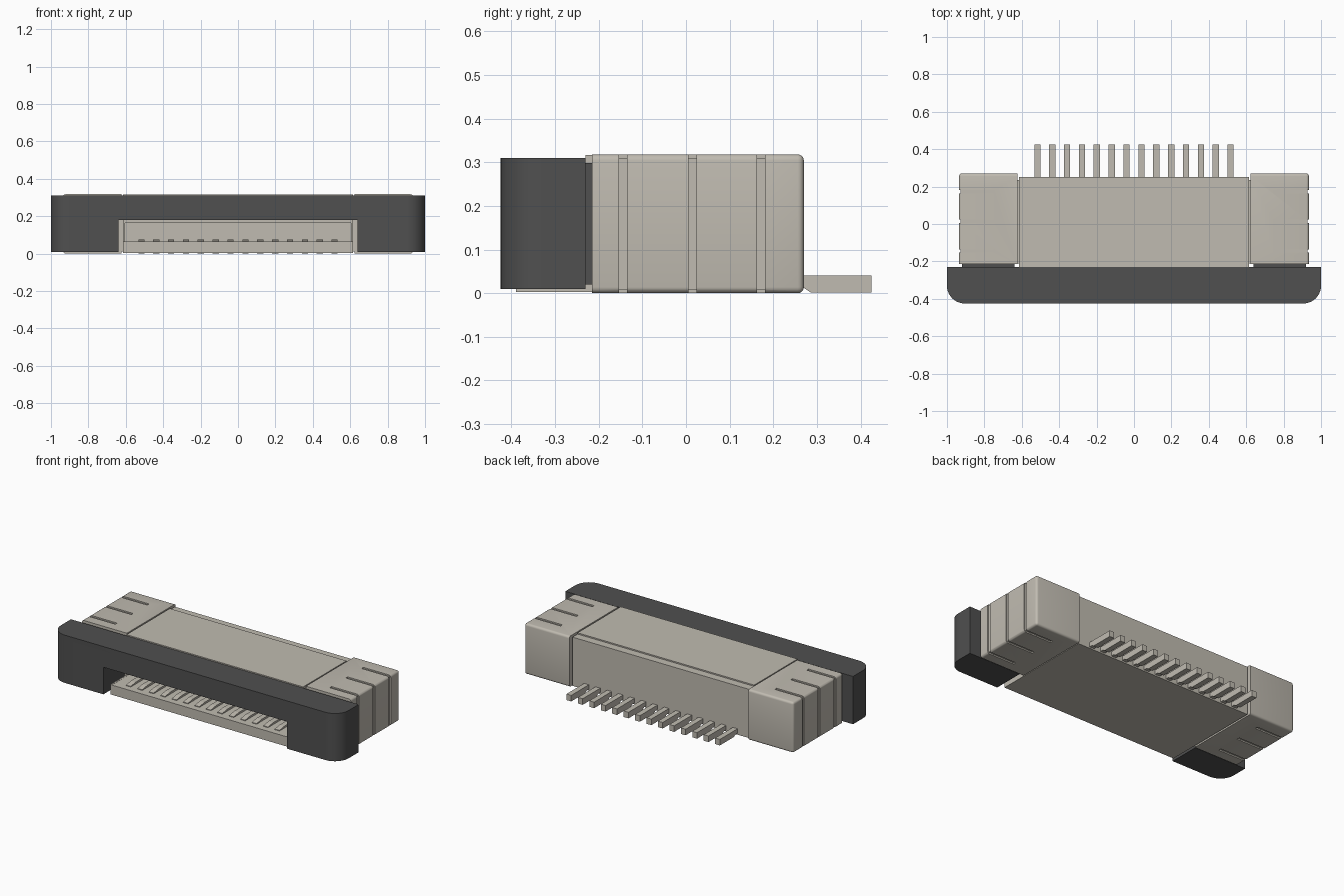
import bpy, bmesh, math
from mathutils import Vector

cube = bpy.data.objects.get("Cube")
if cube:
    bpy.data.objects.remove(cube, do_unlink=True)


def material(name, rgb):
    m = bpy.data.materials.new(name)
    m.use_nodes = True
    m.diffuse_color = (*rgb, 1)
    m.node_tree.nodes["Principled BSDF"].inputs["Base Color"].default_value = (*rgb, 1)
    return m


BEIGE = material("warm beige", (0.53, 0.50, 0.44))
DARK = material("dark grey", (0.08, 0.08, 0.08))


def finish(bm, name, mat):
    bmesh.ops.recalc_face_normals(bm, faces=bm.faces)
    me = bpy.data.meshes.new(name)
    bm.to_mesh(me)
    bm.free()
    me.materials.append(mat)
    ob = bpy.data.objects.new(name, me)
    bpy.context.collection.objects.link(ob)
    return ob


def add_box(bm, lo, hi):
    lo, hi = Vector(lo), Vector(hi)
    verts = bmesh.ops.create_cube(bm, size=1)["verts"]
    for v in verts:
        v.co = (lo + hi) / 2 + v.co * (hi - lo)


def box(name, lo, hi, mat):
    bm = bmesh.new()
    add_box(bm, lo, hi)
    return finish(bm, name, mat)


def add_profile(bm, yz, x0, x1):
    """Extrude a side profile along x."""
    face = bm.faces.new([bm.verts.new((x0, y, z)) for y, z in yz])
    new = bmesh.ops.extrude_face_region(bm, geom=[face])["geom"]
    verts = [g for g in new if isinstance(g, bmesh.types.BMVert)]
    bmesh.ops.translate(bm, verts=verts, vec=(x1 - x0, 0, 0))


def cut(ob, cutter):
    mod = ob.modifiers.new("cut", 'BOOLEAN')
    mod.operation = 'DIFFERENCE'
    mod.solver = 'EXACT'
    mod.object = cutter
    bpy.context.view_layer.objects.active = ob
    bpy.ops.object.modifier_apply(modifier=mod.name)
    bpy.data.objects.remove(cutter, do_unlink=True)


def smooth(ob):
    bpy.ops.object.select_all(action='DESELECT')
    ob.select_set(True)
    bpy.context.view_layer.objects.active = ob
    bpy.ops.object.shade_smooth_by_angle(angle=math.radians(35))


# Centre housing: projecting floor lip with a tall body behind it
bm = bmesh.new()
add_profile(bm, [(-.39, .003), (.25, .003), (.25, .309), (-.23, .309), (-.23, .065), (-.39, .065)],
            -.614, .614)
housing = finish(bm, "housing", BEIGE)
cut(housing, box("cavity_cutter", (-.604, -.5, .064), (.604, .12, .165), BEIGE))

# Raised top cover and the hidden core linking the end blocks
box("top_cover", (-.614, -.23, .30), (.614, .2, .317), BEIGE)
for side, s in (("left", 1), ("right", -1)):
    xs = sorted((s * .61, s * .63))
    box(side + "_link", (xs[0], -.21, .012), (xs[1], .235, .3), BEIGE)

# End blocks: rounded outside, with grooves wrapping top, side and bottom
for side, s in (("left", 1), ("right", -1)):
    x_in, x_out = s * .622, s * .935
    bm = bmesh.new()
    add_box(bm, (min(x_in, x_out), -.215, 0), (max(x_in, x_out), .27, .318))
    edges = []
    for e in bm.edges:
        mid = (e.verts[0].co + e.verts[1].co) / 2
        if abs(mid.x) > .63 and mid.y > -.2:
            edges.append(e)
    bmesh.ops.bevel(bm, geom=edges, offset=.014, segments=4, profile=.5, affect='EDGES')
    block = finish(bm, side + "_end_block", BEIGE)
    bm = bmesh.new()
    for y in (-.144, .015, .172):
        y0, y1 = y - .009, y + .009
        xs = sorted((s * .928, s * 1.0))
        add_box(bm, (xs[0], y0, -.1), (xs[1], y1, .4))
    cut(block, finish(bm, "side_groove_cutter", BEIGE))
    for z0, z1 in ((-.1, .008), (.31, .4)):
        bm = bmesh.new()
        for y in (-.144, .015, .172):
            xs = sorted((s * .745, s * 1.0))
            add_box(bm, (xs[0], y - .009, z0), (xs[1], y + .009, z1))
        cut(block, finish(bm, "slot_cutter", BEIGE))
    smooth(block)

# Dark sliding latch: bar with rounded front corners and a wide notch
bm = bmesh.new()
add_box(bm, (-1, -.425, .01), (1, -.23, .31))
corners = [e for e in bm.edges
           if all(v.co.y < -.4 for v in e.verts) and e.verts[0].co.x * e.verts[1].co.x > 0]
bmesh.ops.bevel(bm, geom=corners, offset=.095, segments=10, profile=.5, affect='EDGES')
latch = finish(bm, "latch", DARK)
cut(latch, box("notch_cutter", (-.638, -.6, -.1), (.638, 0, .18), DARK))
smooth(latch)

# Latch arms entering the end blocks
for side, s in (("left", 1), ("right", -1)):
    xs = sorted((s * .64, s * .92))
    box(side + "_latch_arm", (xs[0], -.25, .02), (xs[1], -.205, .298), DARK)

# Contacts: springs on the floor in front, solder legs at the back
bm = bmesh.new()
count, pitch, half = 14, .0795, .0165
for i in range(count):
    x = (i - (count - 1) / 2) * pitch
    add_profile(bm, [(-.35, .055), (-.35, .068), (-.3, .076), (.13, .076), (.13, .055)],
                x - half, x + half)
    add_profile(bm, [(.24, .012), (.27, .012), (.285, .002), (.425, .002), (.425, .04), (.24, .04)],
                x - half, x + half)
finish(bm, "contacts", BEIGE)
